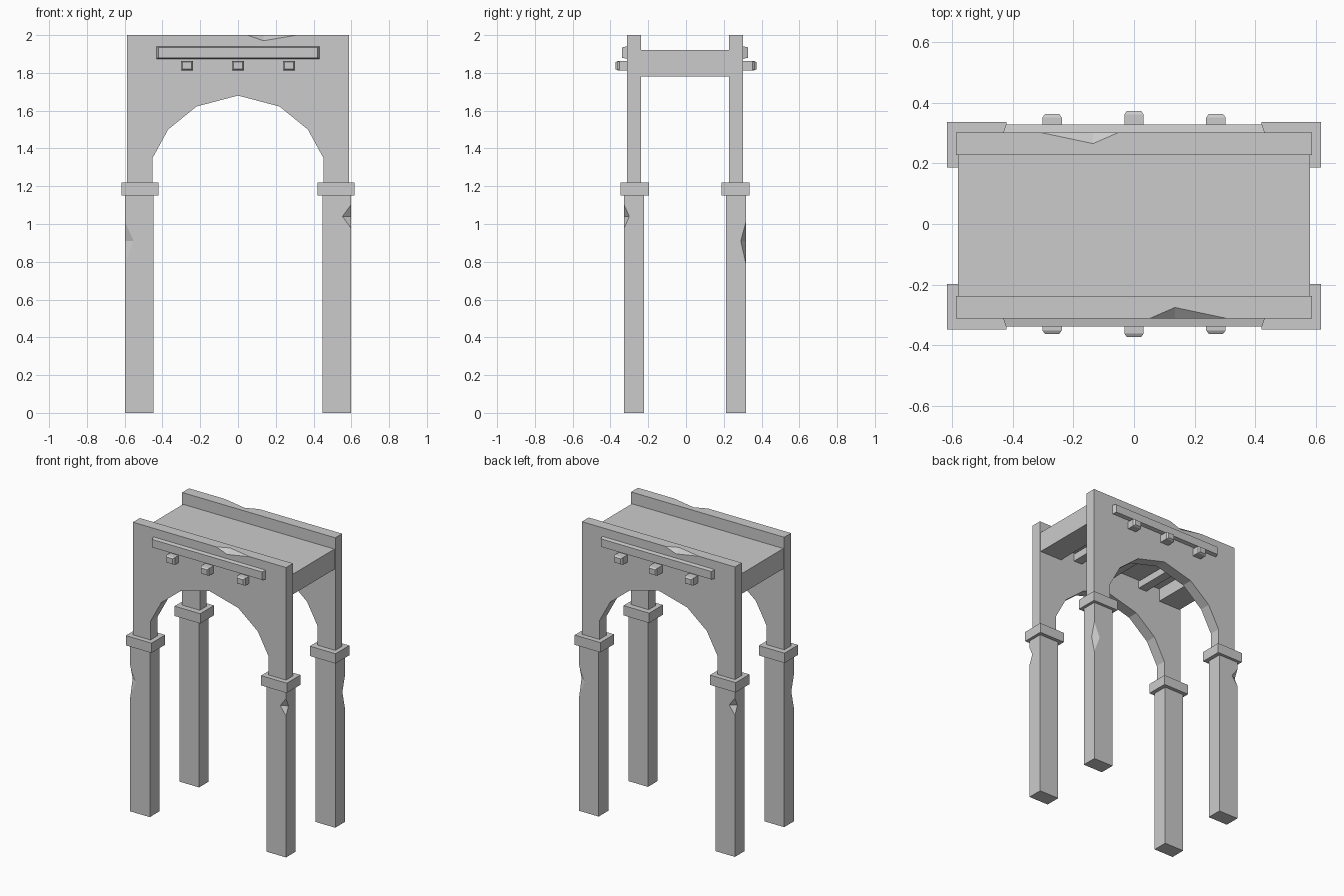
import bpy, bmesh
from mathutils import Vector, Matrix

if "Cube" in bpy.data.objects:
    bpy.data.objects.remove(bpy.data.objects["Cube"])

MID_Y = -0.005
# the back frame is the front frame turned half way round
TURN = Matrix.Translation((0, MID_Y, 0)) @ Matrix.Rotation(3.14159265, 4, 'Z') @ Matrix.Translation((0, -MID_Y, 0))


def finish(bm, name):
    bmesh.ops.recalc_face_normals(bm, faces=bm.faces)
    me = bpy.data.meshes.new(name)
    bm.to_mesh(me)
    bm.free()
    ob = bpy.data.objects.new(name, me)
    bpy.context.collection.objects.link(ob)
    return ob


def hull(name, pts):
    bm = bmesh.new()
    for p in pts:
        bm.verts.new(p)
    bmesh.ops.convex_hull(bm, input=bm.verts)
    bmesh.ops.dissolve_limit(bm, angle_limit=0.001, verts=bm.verts, edges=bm.edges)
    return finish(bm, name)


def box(name, x, y, z):
    return hull(name, [(a, b, c) for a in x for b in y for c in z])


def extrude_y(name, profile, y0, y1):
    bm = bmesh.new()
    face = bm.faces.new([bm.verts.new((x, y0, z)) for x, z in profile])
    new = bmesh.ops.extrude_face_region(bm, geom=[face])["geom"]
    bmesh.ops.translate(bm, verts=[v for v in new if isinstance(v, bmesh.types.BMVert)], vec=(0, y1 - y0, 0))
    return finish(bm, name)


def chip(ob, pts, out):
    """Knock a creased notch out of an edge: two edge ends plus one point on each side."""
    pts = [Vector(p) for p in pts]
    cutter = hull("cutter", pts + [(pts[0] + pts[1]) / 2 + Vector(out)])
    cutter.hide_render = True
    mod = ob.modifiers.new("chip", 'BOOLEAN')
    mod.operation, mod.solver, mod.object = 'DIFFERENCE', 'EXACT', cutter
    bpy.context.view_layer.objects.active = ob
    bpy.ops.object.modifier_apply(modifier=mod.name)
    bpy.data.objects.remove(cutter)


# half arch outline, mirrored into the full wall profile
ARCH = [(0.452, 1.22), (0.452, 1.35), (0.37, 1.50), (0.22, 1.622)]
WALL = [(0.587, 2.0), (0.587, 1.22)] + ARCH + [(0, 1.68)]
WALL += [(-x, z) for x, z in reversed(WALL[:-1])]

for side in ("front", "back"):
    parts = []
    # arched wall with a chipped top edge
    wall = extrude_y(side + "_arch_wall", WALL, -0.312, -0.237)
    chip(wall, [(0.05, -0.312, 2), (0.31, -0.312, 2), (0.135, -0.275, 2), (0.135, -0.312, 1.97)], (0, -0.05, 0.05))
    parts.append(wall)
    # pillars and capitals
    for s, label in ((-1, "left"), (1, "right")):
        pillar = box(f"{side}_{label}_pillar", (s * 0.447, s * 0.597), (-0.327, -0.222), (0, 1.16))
        lo, mid, hi = (0.98, 1.04, 1.10) if s > 0 else (0.79, 0.91, 1.01)
        chip(pillar, [(s * 0.597, -0.327, hi), (s * 0.597, -0.327, lo),
                      (s * 0.553, -0.327, mid), (s * 0.597, -0.30, mid)], (s * 0.04, -0.04, 0))
        cap = box(f"{side}_{label}_capital", (s * 0.42, s * 0.617), (-0.347, -0.197), (1.152, 1.22))
        parts += [pillar, cap]
    # trim strip tapering outward
    strip = [(x, -0.30, z) for x in (-0.435, 0.435) for z in (1.872, 1.943)]
    strip += [(x, -0.338, z) for x in (-0.422, 0.422) for z in (1.880, 1.935)]
    parts.append(hull(side + "_trim_strip", strip))
    if side == "back":
        for ob in parts:
            ob.data.transform(TURN)

# deck, recessed underneath between its two thick ends
DECK = [(0.58, 1.92), (0.58, 1.78), (0.41, 1.78), (0.41, 1.87)]
extrude_y("deck", DECK + [(-x, z) for x, z in reversed(DECK)], -0.24, 0.23)

# cross beams poking through both walls, with chamfered tips
for x, end in ((-0.27, 0.363), (0, 0.373), (0.27, 0.363)):
    pts = []
    for y, r in ((end - 0.012, 0.032), (end, 0.023)):
        pts += [(x + a * r, b * y, 1.838 + c * r * 0.8) for a in (-1, 1) for b in (-1, 1) for c in (-1, 1)]
    hull("cross_beam", pts)
